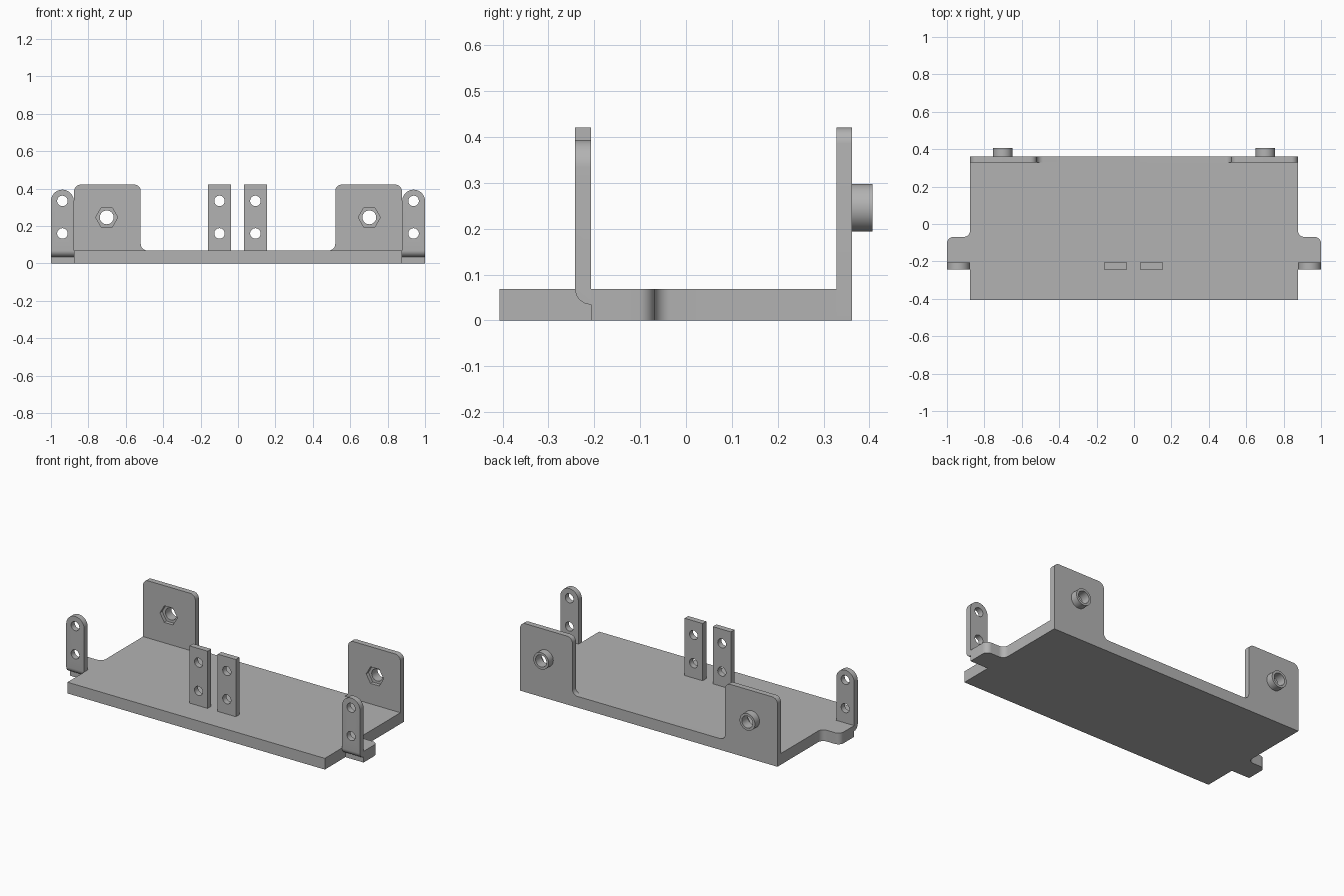
import bpy, bmesh, math
from mathutils import Matrix, Vector

cube = bpy.data.objects.get("Cube")
if cube:
    bpy.data.objects.remove(cube, do_unlink=True)

GREY = (0.45, 0.45, 0.45, 1)
mat = bpy.data.materials.new("bracket grey")
mat.use_nodes = True
mat.diffuse_color = GREY
mat.node_tree.nodes["Principled BSDF"].inputs["Base Color"].default_value = GREY

BASE_H, TOP = 0.069, 0.421
HALF_W, R = 0.876, 0.035
FRONT, TAB_F, TAB_B = -0.407, -0.242, -0.207
WALL_F, WALL_B, BOSS_B = 0.328, 0.362, 0.407
BOSS_X, BOSS_Z = 0.702, 0.246


def finish(bm, name):
    bmesh.ops.recalc_face_normals(bm, faces=bm.faces)
    mesh = bpy.data.meshes.new(name)
    bm.to_mesh(mesh)
    bm.free()
    mesh.materials.append(mat)
    obj = bpy.data.objects.new(name, mesh)
    bpy.context.collection.objects.link(obj)
    return obj


def arc(cx, cy, r, start, end, steps=8):
    angles = [math.radians(start + (end - start) * i / steps) for i in range(steps + 1)]
    return [(cx + r * math.cos(a), cy + r * math.sin(a)) for a in angles]


def slab(points, low, high, plane):
    """Extrude a closed outline, drawn in the XY or XZ plane, from low to high."""
    bm = bmesh.new()
    put = (lambda u, v: (u, v, low)) if plane == "XY" else (lambda u, v: (u, low, v))
    move = Vector((0, 0, high - low)) if plane == "XY" else Vector((0, high - low, 0))
    face = bm.faces.new([bm.verts.new(put(u, v)) for u, v in points])
    ext = bmesh.ops.extrude_face_region(bm, geom=[face])
    verts = [v for v in ext["geom"] if isinstance(v, bmesh.types.BMVert)]
    bmesh.ops.translate(bm, verts=verts, vec=move)
    return bm


def drill(obj, x, z, r, low, high, sides=32):
    """Cut a round or hexagonal hole along y."""
    bm = bmesh.new()
    turn = Matrix.Translation((x, (low + high) / 2, z)) @ Matrix.Rotation(math.pi / 2, 4, "X")
    if sides == 6:
        turn = turn @ Matrix.Rotation(math.pi / 6, 4, "Z")
    bmesh.ops.create_cone(bm, cap_ends=True, segments=sides, radius1=r, radius2=r,
                          depth=high - low, matrix=turn)
    # put hexagon corners at the left and right
    if sides == 6 and max(v.co.x for v in bm.verts) < x + r * 0.95:
        bmesh.ops.rotate(bm, verts=bm.verts, cent=(x, 0, z),
                         matrix=Matrix.Rotation(math.pi / 6, 3, "Y"))
    cutter = finish(bm, "hole_cutter")
    cutter.hide_render = True
    mod = obj.modifiers.new("hole", "BOOLEAN")
    mod.operation, mod.solver, mod.object = "DIFFERENCE", "EXACT", cutter
    bpy.context.view_layer.objects.active = obj
    bpy.ops.object.modifier_apply(modifier=mod.name)
    bpy.data.objects.remove(cutter, do_unlink=True)


def smooth(obj):
    bpy.ops.object.select_all(action="DESELECT")
    obj.select_set(True)
    bpy.context.view_layer.objects.active = obj
    bpy.ops.object.shade_smooth_by_angle(angle=math.radians(30))


def mirrored(half):
    """Close a right-hand outline with its mirror image."""
    return half + [(-u, v) for u, v in reversed(half)]


# Base plate with rounded side ears
ear = -0.069
half = [(HALF_W, FRONT), (HALF_W, TAB_B), (1, TAB_B)]
half += arc(1 - R, ear - R, R, 0, 90)
half += arc(HALF_W + R, ear + R, R, 270, 180)
half += [(HALF_W, WALL_F)]
smooth(finish(slab(mirrored(half), 0, BASE_H, "XY"), "base_plate"))

# Back wall: a low strip rising into two rounded mounting plates
inner = 0.52
half = [(HALF_W, 0)]
half += arc(HALF_W - R, TOP - R, R, 0, 90)
half += arc(inner + R, TOP - R, R, 90, 180)
half += arc(inner - R, BASE_H + R, R, 0, -90)
wall = finish(slab(mirrored(half), WALL_F, WALL_B, "XZ"), "back_wall")
for side in (-1, 1):
    drill(wall, side * BOSS_X, BOSS_Z, 0.037, 0.3, 0.45)
    drill(wall, side * BOSS_X, BOSS_Z, 0.059, 0.3, 0.35, sides=6)
smooth(wall)

# Hollow bosses behind the mounting plates
for side, label in ((-1, "right"), (1, "left")):
    ring = arc(side * BOSS_X, BOSS_Z, 0.052, 0, 360, 48)[:-1]
    boss = finish(slab(ring, WALL_B, BOSS_B, "XZ"), label + "_boss")
    drill(boss, side * BOSS_X, BOSS_Z, 0.037, 0.3, 0.45)
    smooth(boss)

# Round-topped side tabs, curved under at the foot
tab_r, tab_top, foot = 0.061, 0.394, 0.035
for side, label in ((-1, "right"), (1, "left")):
    x = side * (1 - tab_r)
    outline = [(x - tab_r, foot), (x + tab_r, foot)]
    outline += arc(x, tab_top - tab_r, tab_r, 0, 180, 20)
    bm = slab(outline, TAB_F, TAB_B, "XZ")
    edge = [e for e in bm.edges if all(v.co.z < foot + 0.001 and v.co.y < TAB_F + 0.001
                                       for v in e.verts)]
    bmesh.ops.bevel(bm, geom=edge, offset=0.034, segments=8, profile=0.5,
                    affect="EDGES", clamp_overlap=False)
    tab = finish(bm, label + "_side_tab")
    for z in (0.16, 0.334):
        drill(tab, x, z, 0.028, -0.3, -0.15)
    smooth(tab)

# Square centre tabs
for x, label in ((-0.099, "right"), (0.093, "left")):
    w = 0.0615
    outline = [(x - w, BASE_H), (x + w, BASE_H), (x + w, TOP), (x - w, TOP)]
    tab = finish(slab(outline, TAB_F, TAB_B, "XZ"), label + "_centre_tab")
    for z in (0.16, 0.334):
        drill(tab, x, z, 0.028, -0.3, -0.15)
    smooth(tab)
